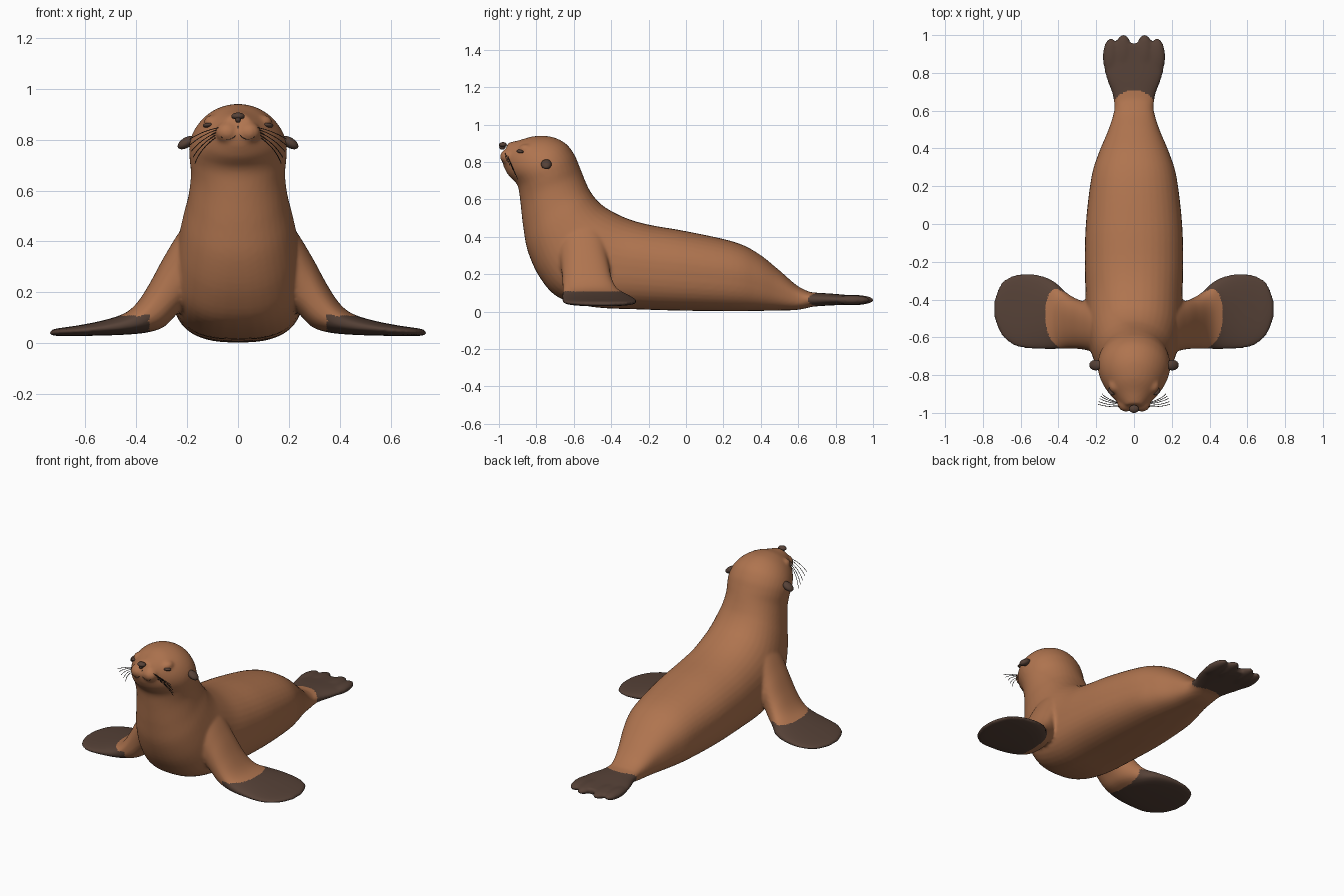
import bpy, bmesh, math
from mathutils import Vector, Matrix

if "Cube" in bpy.data.objects:
    bpy.data.objects.remove(bpy.data.objects["Cube"])


def material(name, col):
    m = bpy.data.materials.new(name)
    m.diffuse_color = (*col, 1)
    m.use_nodes = True
    m.node_tree.nodes["Principled BSDF"].inputs["Base Color"].default_value = m.diffuse_color
    return m


FUR = material("brown fur", (0.43, 0.175, 0.078))
SKIN = material("dark flipper skin", (0.092, 0.053, 0.038))
BLACK = material("whisker black", (0.02, 0.015, 0.013))


def smooth_path(st, steps=5):
    """Catmull-Rom interpolation of station tuples."""
    out = []
    for i in range(len(st) - 1):
        a, b, c, d = st[max(i - 1, 0)], st[i], st[i + 1], st[min(i + 2, len(st) - 1)]
        for k in range(steps):
            t = k / steps
            out.append([0.5 * (2 * q + (r - p) * t + (2 * p - 5 * q + 4 * r - s) * t * t
                        + (3 * q - p - 3 * r + s) * t ** 3) for p, q, r, s in zip(a, b, c, d)])
    return out + [list(st[-1])]


def loft(bm, stations, seg=40):
    """Skin superelliptic rings: station = centre, half axis u, half axis v, exponent."""
    rings = []
    for s in smooth_path(stations):
        c, u, v, n = Vector(s[0:3]), Vector(s[3:6]), Vector(s[6:9]), s[9]
        ring = []
        for i in range(seg):
            a = 2 * math.pi * i / seg
            ca, sa = math.cos(a), math.sin(a)
            e = 2 / (n if ca < 0 else min(n, 2.2))
            ring.append(bm.verts.new(c + u * math.copysign(abs(ca) ** e, ca)
                                     + v * math.copysign(abs(sa) ** e, sa)))
        rings.append(ring)
    faces = [bm.faces.new(rings[0]), bm.faces.new(rings[-1][::-1])]
    for r, q in zip(rings, rings[1:]):
        for i in range(seg):
            j = (i + 1) % seg
            faces.append(bm.faces.new((r[i], q[i], q[j], r[j])))
    bmesh.ops.recalc_face_normals(bm, faces=faces)


def blob(bm, loc, size, rot=None):
    m = Matrix.Translation(loc) @ (rot or Matrix()) @ Matrix.Diagonal((*size, 1))
    bmesh.ops.create_uvsphere(bm, u_segments=24, v_segments=16, radius=1, matrix=m)


def finish(name, bm, mats):
    me = bpy.data.meshes.new(name)
    bm.to_mesh(me)
    bm.free()
    for m in mats:
        me.materials.append(m)
    me.polygons.foreach_set("use_smooth", [True] * len(me.polygons))
    ob = bpy.data.objects.new(name, me)
    bpy.context.collection.objects.link(ob)
    return ob


bm = bmesh.new()

# Trunk, neck and head: back point (y, z), belly/throat point (y, z), half width, squareness
trunk = [
    (.70, .09, .69, .03, .10, 2.6), (.60, .135, .60, .010, .105, 2.8),
    (.50, .22, .50, .006, .135, 2.8), (.38, .315, .38, .004, .185, 2.8),
    (.25, .375, .25, .003, .225, 2.8), (0, .43, 0, .005, .255, 2.8),
    (-.20, .465, -.25, .012, .26, 2.8), (-.32, .50, -.50, .025, .255, 2.8),
    (-.42, .55, -.68, .075, .25, 2.6), (-.47, .59, -.78, .18, .235, 2.4),
    (-.51, .64, -.845, .32, .215, 2.2), (-.535, .69, -.87, .45, .195, 2.1),
    (-.555, .74, -.885, .58, .185, 2), (-.575, .79, -.895, .655, .19, 2),
    (-.60, .845, -.91, .69, .192, 2), (-.645, .90, -.93, .71, .182, 2),
    (-.72, .935, -.95, .73, .157, 2), (-.81, .938, -.965, .755, .122, 2),
    (-.89, .917, -.978, .785, .085, 2), (-.95, .903, -.985, .825, .048, 2)]
loft(bm, [(0, (a + c) / 2, (b + d) / 2, 0, (a - c) / 2, (b - d) / 2, w, 0, 0, n)
          for a, b, c, d, w, n in trunk])

# Front limbs: upper point (x, z), lower point (x, z), front y, rear y
limb = [
    (.14, .52, .10, .20, -.69, -.43), (.22, .45, .18, .18, -.68, -.42),
    (.29, .34, .24, .115, -.665, -.41), (.35, .23, .29, .065, -.66, -.39),
    (.40, .155, .345, .045, -.66, -.355), (.45, .116, .41, .036, -.663, -.30),
    (.53, .09, .51, .031, -.662, -.267), (.63, .07, .62, .029, -.648, -.268),
    (.70, .06, .70, .029, -.59, -.31), (.738, .052, .738, .031, -.50, -.40)]
for s in (-1, 1):
    loft(bm, [(s * (a + c) / 2, (f + r) / 2, (b + d) / 2, s * (a - c) / 2, 0, (b - d) / 2,
               0, (r - f) / 2, 0, 2.5) for a, b, c, d, f, r in limb])
    # Muzzle pads and brow
    blob(bm, (s * .042, -.95, .828), (.047, .044, .042))
    blob(bm, (s * .10, -.855, .868), (.035, .04, .028))
    # Hind toes
    blob(bm, (s * .056, .89, .062), (.05, .115, .028))
    blob(bm, (s * .122, .885, .062), (.044, .10, .026))

# Hind flipper web
web = [(.58, .07, .10, .05), (.68, .065, .112, .038), (.77, .065, .145, .032),
       (.85, .063, .163, .027), (.91, .062, .158, .023), (.955, .062, .125, .018)]
loft(bm, [(0, y, z, 0, 0, t, w, 0, 0, 2.4) for y, z, w, t in web])

# Fuse everything into one smooth hide
body = finish("body", bm, [FUR, SKIN])
bpy.context.view_layer.objects.active = body
body.select_set(True)
rm = body.modifiers.new("fuse", 'REMESH')
rm.mode, rm.voxel_size = 'VOXEL', 0.009
sm = body.modifiers.new("soften", 'SMOOTH')
sm.factor, sm.iterations = 0.5, 6
for m in ("fuse", "soften"):
    bpy.ops.object.modifier_apply(modifier=m)

# Dark skin on the flippers, chosen by position
for p in body.data.polygons:
    x, y, z = abs(p.center.x), p.center.y, p.center.z
    hand = x > .35 and z < .108
    foot = y > .71 - .06 * (x / .11) ** 2 and y > .6
    p.material_index = int(hand or foot)
    p.use_smooth = True


def on_hide(p):
    return body.closest_point_on_mesh(Vector(p))[1]


# Nose with a small lower tip
bm = bmesh.new()
blob(bm, (0, -.979, .892), (.026, .021, .014))
blob(bm, (0, -.982, .88), (.012, .017, .014))
finish("nose", bm, [SKIN])

for s, side in ((-1, "right"), (1, "left")):
    # Ear, folded down and outward
    bm = bmesh.new()
    blob(bm, (s * .203, -.747, .788), (.038, .028, .02), Matrix.Rotation(s * .55, 4, 'Y'))
    finish("ear_" + side, bm, [SKIN])

    # Narrow eye
    bm = bmesh.new()
    blob(bm, on_hide((s * .112, -.88, .855)), (.022, .016, .009),
         Matrix.Rotation(s * .8, 4, 'Z') @ Matrix.Rotation(s * .15, 4, 'Y'))
    finish("eye_" + side, bm, [SKIN])

    # Whiskers and mouth line
    cu = bpy.data.curves.new("whiskers_" + side, 'CURVE')
    cu.dimensions, cu.bevel_depth, cu.bevel_resolution = '3D', .0016, 1
    cu.materials.append(BLACK)
    lines = []
    for i in range(5):
        a = on_hide((s * .075, -.965 + .008 * i, .845 - .009 * i))
        lines.append([a, a + Vector((s * .06, -.004 + .006 * i, -.012 - .008 * i)),
                      a + Vector((s * (.112 - .008 * i), .012 + .008 * i, -.045 - .014 * i))])
    lines.append([on_hide((s * x, -1, z)) for x, z in
                  ((0, .868), (.002, .825), (.02, .795), (.05, .787), (.08, .80))])
    for pts in lines:
        sp = cu.splines.new('NURBS')
        sp.points.add(len(pts) - 1)
        for q, p in zip(sp.points, pts):
            q.co = (*p, 1)
        sp.use_endpoint_u, sp.order_u = True, 3
    bpy.context.collection.objects.link(bpy.data.objects.new("whiskers_" + side, cu))
